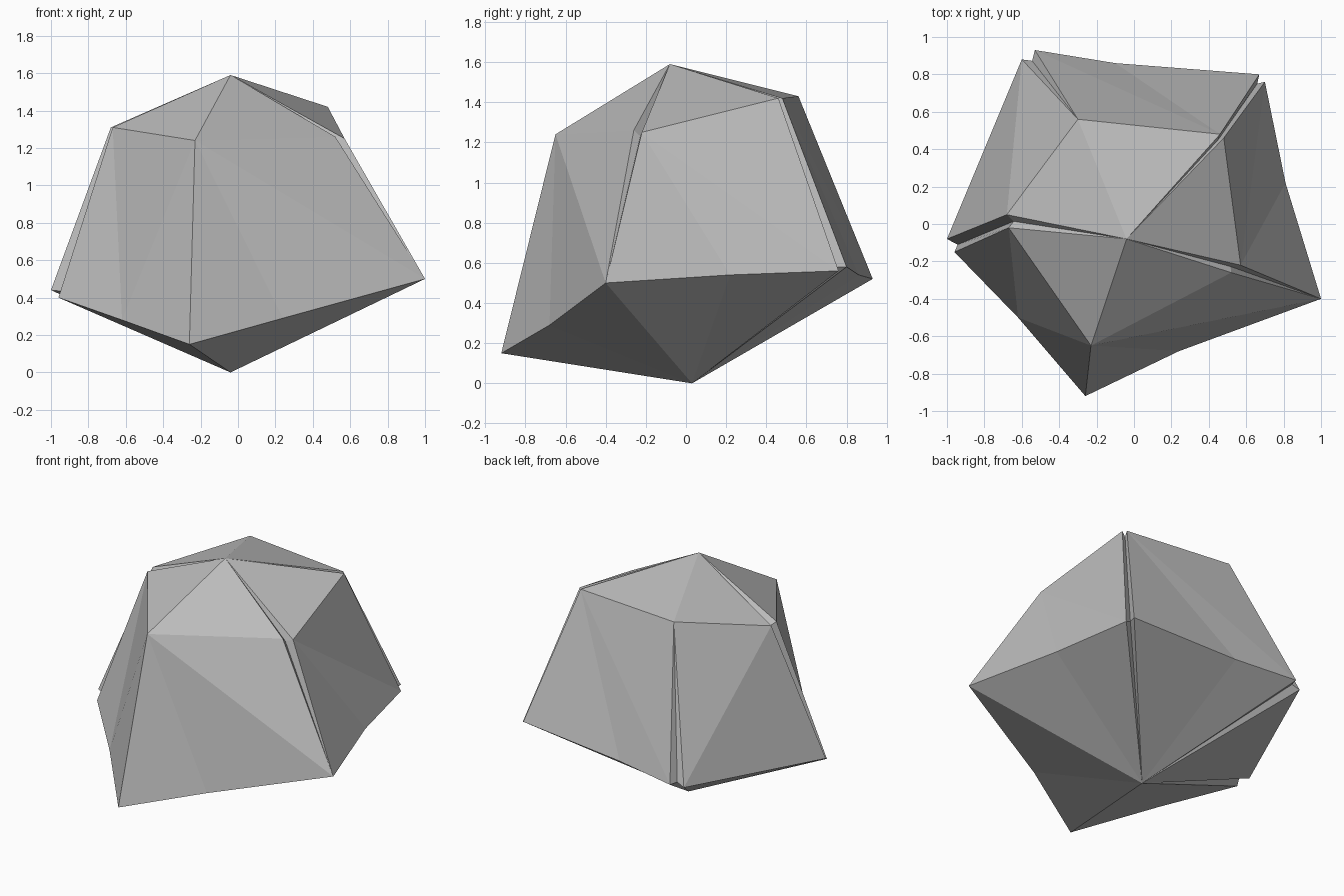
import bpy, bmesh
from mathutils import Vector

if "Cube" in bpy.data.objects:
    bpy.data.objects.remove(bpy.data.objects["Cube"])

stone = bpy.data.materials.new("grey stone")
stone.diffuse_color = (0.5, 0.5, 0.5, 1)
stone.use_nodes = True
stone.node_tree.nodes["Principled BSDF"].inputs["Base Color"].default_value = stone.diffuse_color

# Corners: upper ring (u_), lower rim (r_), rim midpoints (m_), two poles.
# A corner with a and b versions is split by a crevice.
P = {
    "top": (-0.04, -0.08, 1.59), "bottom": (-0.04, 0.03, 0.0),
    "u_front": (-0.23, -0.65, 1.24),
    "u_right_a": (0.52, -0.26, 1.26), "u_right_b": (0.57, -0.22, 1.25),
    "u_br_a": (0.48, 0.46, 1.42), "u_br_b": (0.46, 0.48, 1.42),
    "u_bl": (-0.30, 0.56, 1.43),
    "u_left_a": (-0.68, 0.05, 1.31), "u_left_b": (-0.67, -0.02, 1.31),
    "r_front": (-0.26, -0.92, 0.15), "r_right": (1.0, -0.40, 0.50),
    "r_br_a": (0.70, 0.76, 0.56), "r_br_b": (0.67, 0.80, 0.58),
    "r_bl_a": (-0.53, 0.93, 0.52), "r_bl_b": (-0.60, 0.88, 0.50),
    "r_left_a": (-1.0, -0.08, 0.44), "r_left_b": (-0.96, -0.15, 0.40),
    "m_front": (0.24, -0.68, 0.29), "m_right": (0.81, 0.22, 0.54),
    "m_back": (-0.10, 0.86, 0.54), "m_left": (-0.62, -0.50, 0.28),
}

# Crevice floors sit between each split pair, pushed towards the core
core = Vector((0, 0, 0.8))
for n in ("u_right", "u_br", "u_left", "r_br", "r_bl", "r_left"):
    mid = (Vector(P[n + "_a"]) + Vector(P[n + "_b"])) / 2
    P[n + "_v"] = mid + (core - mid).normalized() * 0.04

bm = bmesh.new()
V = {n: bm.verts.new(p) for n, p in P.items()}


def face(*names):
    bm.faces.new([V[n] for n in names])


def fan(pole, ring):
    for a, b in zip(ring, ring[1:] + ring[:1]):
        face(pole, a, b)


def split(n):
    return [n + "_a", n + "_v", n + "_b"]


# Cap and underside
fan("top", ["u_front"] + split("u_right") + split("u_br") + ["u_bl"] + split("u_left"))
fan("bottom", ["r_front", "m_front", "r_right", "m_right"] + split("r_br")
    + ["m_back"] + split("r_bl") + split("r_left") + ["m_left"])

# Side panels: triangles between upper ring and rim
for tri in (
    ("u_front", "r_front", "m_front"), ("u_front", "m_front", "r_right"),
    ("u_front", "r_right", "u_right_a"),
    ("u_right_b", "r_right", "m_right"), ("u_right_b", "m_right", "r_br_a"),
    ("u_right_b", "r_br_a", "u_br_a"),
    ("u_br_b", "r_br_b", "m_back"), ("u_br_b", "m_back", "r_bl_a"),
    ("u_br_b", "r_bl_a", "u_bl"),
    ("u_left_a", "u_bl", "r_bl_b"), ("u_left_a", "r_bl_b", "r_left_a"),
    ("u_left_b", "r_left_b", "m_left"), ("u_left_b", "m_left", "u_front"),
    ("u_front", "m_left", "r_front"),
):
    face(*tri)

# Crevice walls
for s in "ab":
    face("u_right_" + s, "u_right_v", "r_right")
    face("r_bl_" + s, "r_bl_v", "u_bl")
    for n in ("br", "left"):
        face(f"u_{n}_{s}", f"u_{n}_v", f"r_{n}_v", f"r_{n}_{s}")

bmesh.ops.recalc_face_normals(bm, faces=bm.faces)
mesh = bpy.data.meshes.new("rock")
bm.to_mesh(mesh)
bm.free()
mesh.materials.append(stone)
bpy.context.collection.objects.link(bpy.data.objects.new("rock", mesh))
